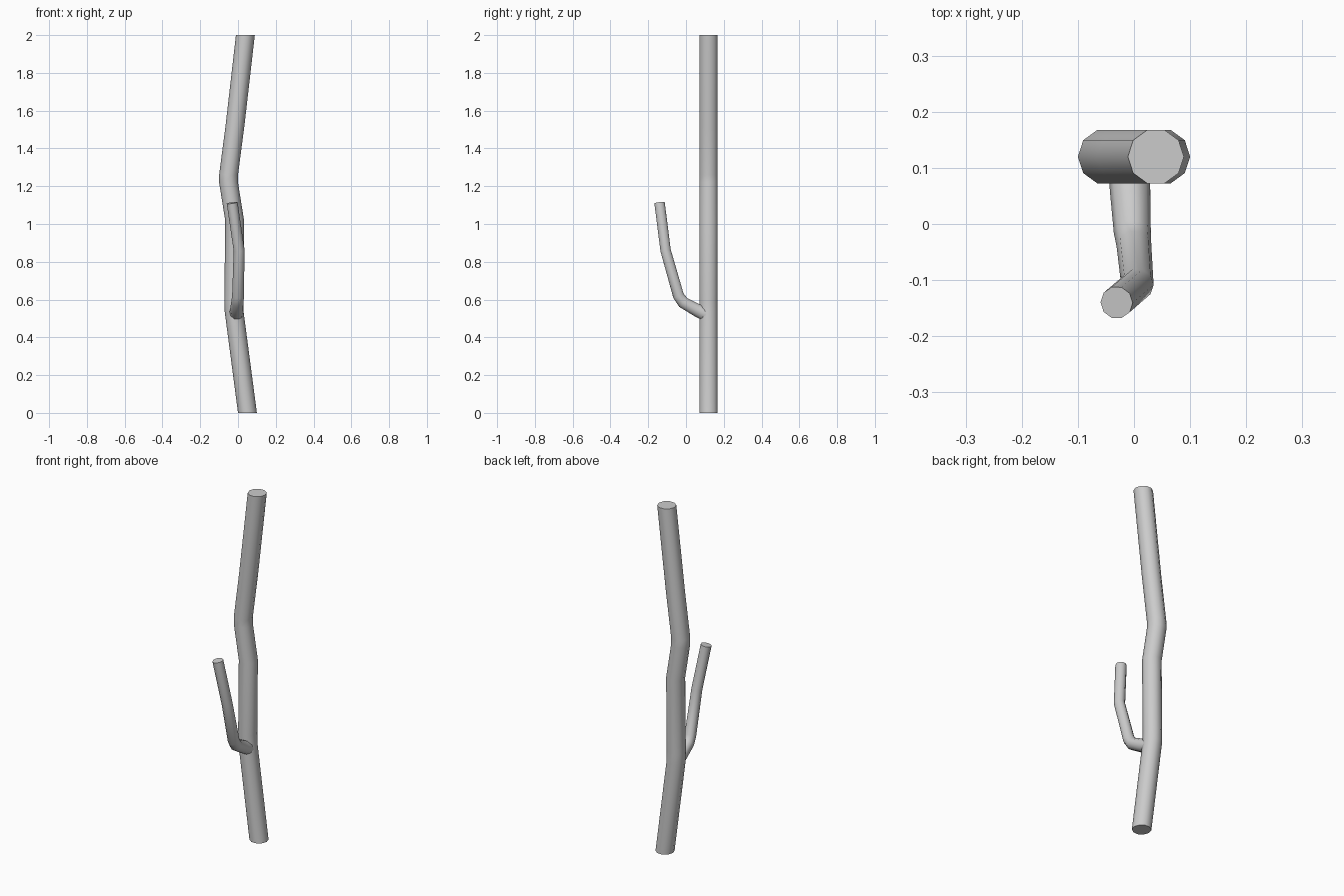
import bpy, bmesh, math
from mathutils import Vector

cube = bpy.data.objects.get("Cube")
if cube:
    bpy.data.objects.remove(cube, do_unlink=True)

# Plain grey bark
bark = bpy.data.materials.new("grey_bark")
bark.use_nodes = True
GREY = (0.6, 0.6, 0.6, 1)
bark.diffuse_color = GREY
bark.node_tree.nodes["Principled BSDF"].inputs["Base Color"].default_value = GREY

SIDES = 10


def limb(name, path, level=False):
    """Sweep a ten-sided ring along (x, y, z, radius) points and cap both ends."""
    bm = bmesh.new()
    pts = [Vector(p[:3]) for p in path]
    rings = []
    for i, p in enumerate(pts):
        # Ring plane halves the angle between neighbouring segments
        t = Vector((0, 0, 0))
        if i > 0:
            t += (p - pts[i - 1]).normalized()
        if i < len(pts) - 1:
            t += (pts[i + 1] - p).normalized()
        t = Vector((0, 0, 1)) if level else t.normalized()
        u = (Vector((1, 0, 0)) - t * t.x).normalized()
        v = t.cross(u)
        r = path[i][3]
        angles = [math.tau * k / SIDES for k in range(SIDES)]
        rings.append([bm.verts.new(p + (u * math.cos(a) + v * math.sin(a)) * r)
                      for a in angles])
    for low, high in zip(rings, rings[1:]):
        for k in range(SIDES):
            n = (k + 1) % SIDES
            bm.faces.new((low[k], low[n], high[n], high[k]))
    bm.faces.new(rings[0][::-1])
    bm.faces.new(rings[-1])
    mesh = bpy.data.meshes.new(name)
    bm.to_mesh(mesh)
    bm.free()
    mesh.materials.append(bark)
    ob = bpy.data.objects.new(name, mesh)
    bpy.context.collection.objects.link(ob)
    bpy.ops.object.select_all(action='DESELECT')
    ob.select_set(True)
    bpy.context.view_layer.objects.active = ob
    bpy.ops.object.shade_smooth_by_angle(angle=math.radians(45))
    return ob


# Crooked main stem with level ends
R = 0.05
stem = [(0.05, 0), (-0.021, 0.54), (-0.022, 0.6), (-0.018, 1.02),
        (-0.05, 1.22), (-0.05, 1.26), (-0.016, 1.52), (0.039, 2)]
limb("main_stem", [(x, 0.12, z, R) for x, z in stem], level=True)

# Side branch rising from the front of the stem
limb("side_branch", [
    (-0.01, 0.12, 0.512, 0.037),
    (-0.007, 0.06, 0.543, 0.036),
    (-0.003, -0.015, 0.585, 0.033),
    (0.0, -0.04, 0.62, 0.031),
    (0.006, -0.108, 0.86, 0.029),
    (-0.031, -0.14, 1.112, 0.029),
])
